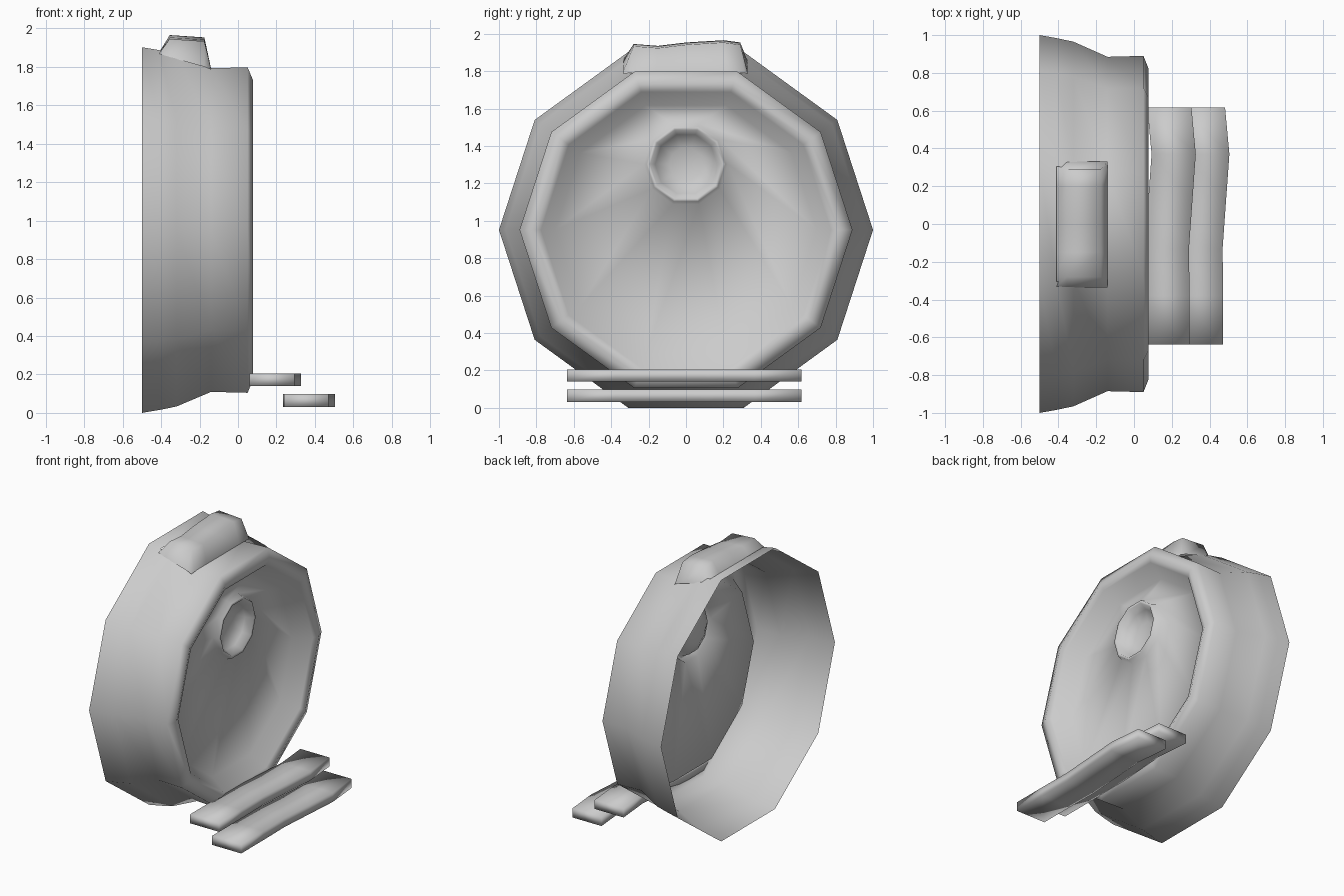
import bpy, math

if "Cube" in bpy.data.objects:
    bpy.data.objects.remove(bpy.data.objects["Cube"])

SIDES = 10
CZ = 0.951     # drum axis height
HZ = 1.303     # hub axis height


def make(name, verts, faces, angle):
    mesh = bpy.data.meshes.new(name)
    mesh.from_pydata(verts, [], faces)
    mesh.update()
    ob = bpy.data.objects.new(name, mesh)
    bpy.context.collection.objects.link(ob)
    bpy.ops.object.select_all(action='DESELECT')
    ob.select_set(True)
    bpy.context.view_layer.objects.active = ob
    bpy.ops.object.mode_set(mode='EDIT')
    bpy.ops.mesh.select_all(action='SELECT')
    bpy.ops.mesh.normals_make_consistent(inside=False)
    bpy.ops.object.mode_set(mode='OBJECT')
    bpy.ops.object.shade_smooth_by_angle(angle=math.radians(angle))
    return ob


def loft(name, rings, caps, angle, closed=True, skip=()):
    """Join equal-length rings of points; skip holds (ring, side) faces to leave out."""
    n = len(rings[0])
    verts = [p for r in rings for p in r]
    faces = [(i*n + k, i*n + (k+1) % n, (i+1)*n + (k+1) % n, (i+1)*n + k)
             for i in range(len(rings) - 1) for k in range(n if closed else n - 1)
             if (i, k) not in skip]
    if caps[0]:
        faces.append(tuple(range(n)))
    if caps[1]:
        faces.append(tuple(range(len(verts) - n, len(verts))))
    return make(name, verts, faces, angle)


def decagon(x, r, cz):
    return [(x, r*math.cos(math.tau*k/SIDES), cz + r*math.sin(math.tau*k/SIDES))
            for k in range(SIDES)]


# drum: open back, rounded front rim, recessed dish and off-centre hub cup
# (the top facet is left open where the raised block sits)
profile = [(-0.5, 1.0, CZ), (-0.41, 0.984, CZ), (-0.32, 0.965, CZ), (-0.14, 0.885, CZ),
           (0.05, 0.89, CZ), (0.078, 0.82, CZ), (0.06, 0.775, CZ), (-0.056, 0.70, CZ),
           (-0.045, 0.225, HZ), (-0.005, 0.21, HZ), (-0.005, 0.192, HZ),
           (-0.06, 0.165, HZ), (-0.095, 0.09, HZ)]
loft("drum_with_dish", [decagon(*p) for p in profile], (False, True), 85,
     skip={(1, 2), (2, 2)})

# raised block on top of the drum: tapered sections along y
top_sections = [(-0.28, 1.945), (-0.15, 1.935), (0.0, 1.953), (0.2, 1.965), (0.29, 1.953)]


def block_section(y, z):
    return [(-0.415, y, 1.868), (-0.355, y, z), (-0.175, y, z - 0.012),
            (-0.14, y*1.08, 1.79)]


def block_base(y):
    return [(-0.415, y, 1.86), (-0.355, y, 1.85), (-0.175, y, 1.80), (-0.14, y, 1.785)]


loft("top_block", [block_base(-0.335)] + [block_section(*s) for s in top_sections]
     + [block_base(0.33)], (False, False), 85, closed=False)

# two gently warped step planks
wave = [(-0.637, 0.0), (-0.38, 0.0), (-0.13, -0.003), (0.12, 0.015), (0.37, 0.033), (0.618, 0.01)]
for name, x0, x1, z0, z1 in [("upper_step", 0.06, 0.294, 0.14, 0.205),
                             ("lower_step", 0.238, 0.472, 0.03, 0.097)]:
    loft(name, [[(x0 + w, y, z0), (x1 + w, y, z0), (x1 + w, y, z1), (x0 + w, y, z1)]
                for y, w in wave], (True, True), 95)
